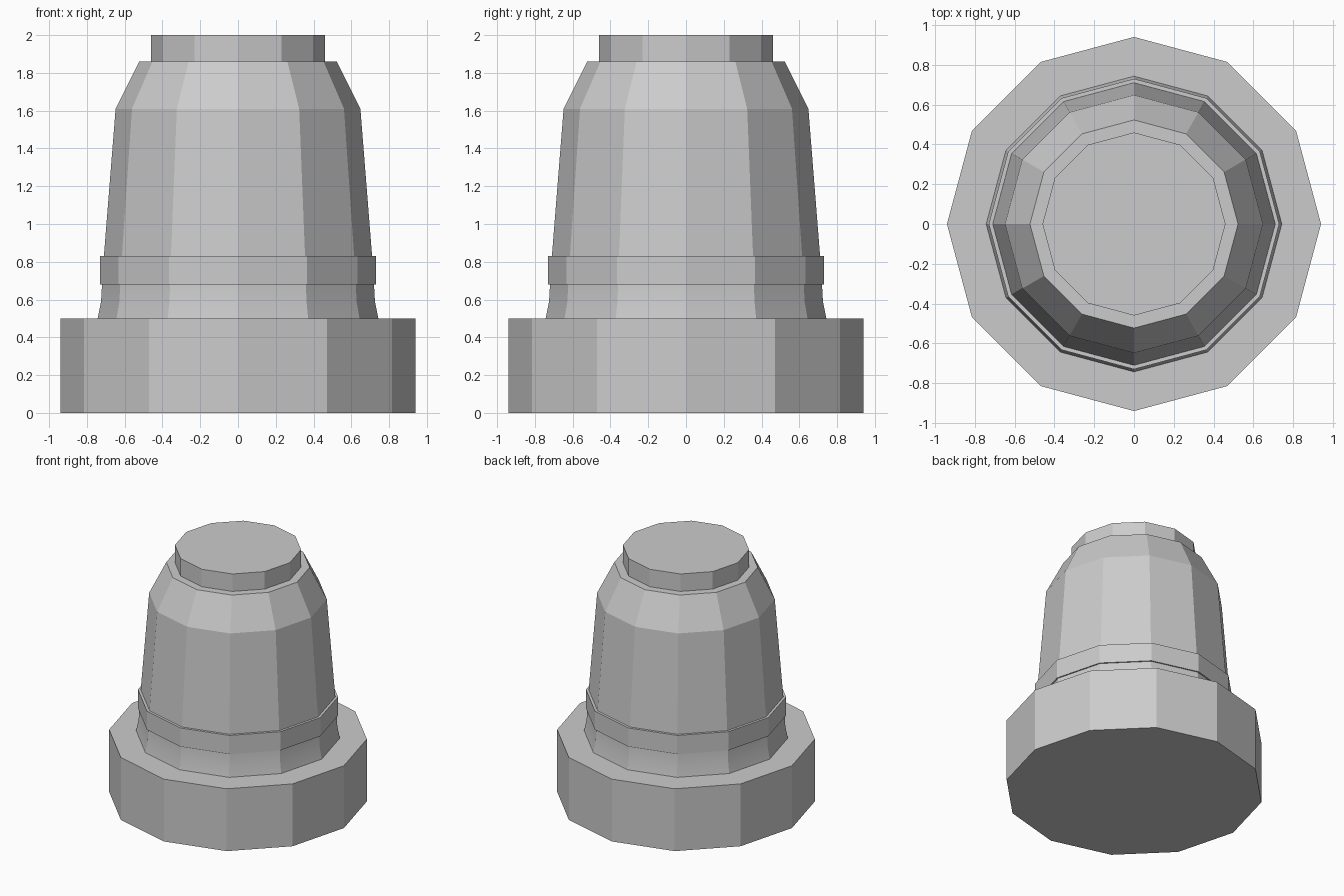
import bpy
import bmesh
from math import cos, sin, pi, radians

SIDES = 12

if "Cube" in bpy.data.objects:
    bpy.data.objects.remove(bpy.data.objects["Cube"], do_unlink=True)

grey = bpy.data.materials.new("plain grey")
grey.use_nodes = True
colour = (0.6, 0.6, 0.6, 1)
grey.diffuse_color = colour
grey.node_tree.nodes["Principled BSDF"].inputs["Base Color"].default_value = colour


def turned(name, profile):
    """Closed twelve-sided solid from (radius, height) pairs, bottom to top."""
    bm = bmesh.new()
    rings = [[bm.verts.new((r * cos(2 * pi * i / SIDES), r * sin(2 * pi * i / SIDES), z))
              for i in range(SIDES)] for r, z in profile]
    for low, high in zip(rings, rings[1:]):
        for i in range(SIDES):
            j = (i + 1) % SIDES
            bm.faces.new((low[i], low[j], high[j], high[i]))
    bm.faces.new(rings[0][::-1])
    bm.faces.new(rings[-1])
    mesh = bpy.data.meshes.new(name)
    bm.to_mesh(mesh)
    bm.free()
    mesh.materials.append(grey)
    obj = bpy.data.objects.new(name, mesh)
    bpy.context.collection.objects.link(obj)
    # Facets stay crisp; only the shallow flare blends
    bpy.ops.object.select_all(action="DESELECT")
    obj.select_set(True)
    bpy.context.view_layer.objects.active = obj
    bpy.ops.object.shade_smooth_by_angle(angle=radians(15))
    return obj


# Wide foot
turned("base", [(0.94, 0), (0.94, 0.5)])
# Flared neck rising from the foot
turned("flared_neck", [(0.743, 0.5), (0.725, 0.59), (0.72, 0.68)])
# Raised band around the neck
turned("band", [(0.73, 0.68), (0.73, 0.83)])
# Tapered body with sloping shoulder
turned("body", [(0.71, 0.83), (0.648, 1.61), (0.523, 1.86)])
# Flat top cap
turned("cap", [(0.46, 1.86), (0.46, 2)])
